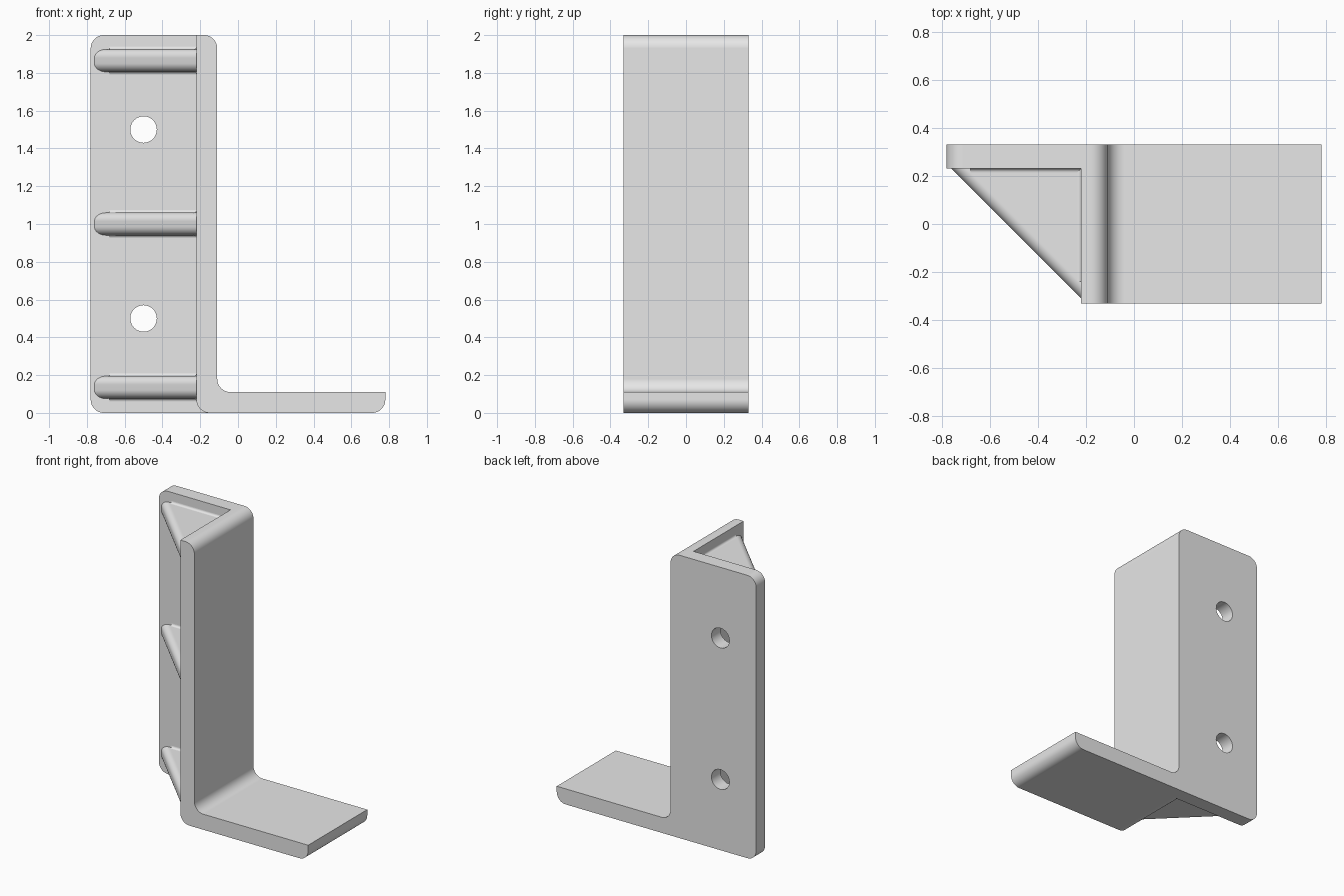
import bpy, bmesh, math
from mathutils import Vector

cube = bpy.data.objects.get("Cube")
if cube:
    bpy.data.objects.remove(cube, do_unlink=True)

grey = bpy.data.materials.new("plain grey")
grey.use_nodes = True
grey.diffuse_color = (0.8, 0.8, 0.8, 1)
grey.node_tree.nodes["Principled BSDF"].inputs["Base Color"].default_value = grey.diffuse_color


def rounded(corners, steps=10):
    """Outline from (x, y, radius) right-angled corners."""
    out = []
    for i, (x, y, r) in enumerate(corners):
        p = Vector((x, y))
        if not r:
            out.append(p)
            continue
        a = (Vector(corners[i - 1][:2]) - p).normalized()
        b = (Vector(corners[(i + 1) % len(corners)][:2]) - p).normalized()
        for k in range(steps + 1):
            t = math.pi / 2 * k / steps
            out.append(p + r * (a + b) - r * (b * math.cos(t) + a * math.sin(t)))
    return out


PLACE = {
    "x": lambda p, t: (t, p[0], p[1]),
    "y": lambda p, t: (p[0], t, p[1]),
    "z": lambda p, t: (p[0], p[1], t),
}


def prism(bm, outline, lo, hi, axis):
    ends = [[bm.verts.new(PLACE[axis](p, t)) for p in outline] for t in (lo, hi)]
    faces = [bm.faces.new(ends[0]), bm.faces.new(ends[1][::-1])]
    n = len(outline)
    for i in range(n):
        j = (i + 1) % n
        faces.append(bm.faces.new((ends[0][j], ends[0][i], ends[1][i], ends[1][j])))
    bmesh.ops.recalc_face_normals(bm, faces=faces)
    return ends


def make(name, bm):
    mesh = bpy.data.meshes.new(name)
    bm.to_mesh(mesh)
    bm.free()
    mesh.materials.append(grey)
    ob = bpy.data.objects.new(name, mesh)
    bpy.context.collection.objects.link(ob)
    return ob


def smooth(ob):
    bpy.ops.object.select_all(action="DESELECT")
    ob.select_set(True)
    bpy.context.view_layer.objects.active = ob
    bpy.ops.object.shade_smooth_by_angle(angle=math.radians(30))
    mod = ob.modifiers.new("even shading", "WEIGHTED_NORMAL")
    mod.keep_sharp = True


def cut(ob, other, operation):
    mod = ob.modifiers.new(operation.lower(), "BOOLEAN")
    mod.operation, mod.solver, mod.object = operation, "EXACT", other
    bpy.context.view_layer.objects.active = ob
    bpy.ops.object.modifier_apply(modifier=mod.name)
    bpy.data.objects.remove(other, do_unlink=True)


LEFT, WALL, FACE, END = -0.78, -0.22, -0.11, 0.78
FRONT, INNER, BACK = -0.33, 0.23, 0.33
R = 0.07

# Upright and foot: one L-shaped profile
bm = bmesh.new()
prism(bm, rounded([(WALL, 0, R), (END, 0, R), (END, 0.11, 0), (FACE, 0.11, R),
                   (FACE, 2, R), (WALL, 2, 0)]), FRONT, BACK, "y")
bracket = make("bracket_body", bm)

# Back plate joined to the upright
bm = bmesh.new()
prism(bm, rounded([(LEFT, 0, R), (FACE, 0, 0), (FACE, 2, R), (LEFT, 2, R)]),
      INNER, BACK, "y")
cut(bracket, make("back_plate", bm), "UNION")

# Two screw holes
for z in (0.5, 1.5):
    bm = bmesh.new()
    ring = [(-0.5 + 0.07 * math.cos(a), z + 0.07 * math.sin(a))
            for a in (math.tau * k / 48 for k in range(48))]
    prism(bm, ring, 0, 0.5, "y")
    cut(bracket, make("hole_cutter", bm), "DIFFERENCE")
smooth(bracket)

# Triangular ribs: rounded sloping edge, small fillets at both walls
HALF, FILLET, SINK = 0.06, 0.015, 0.01
for name, z in (("lower_rib", 0.135), ("middle_rib", 1.0), ("upper_rib", 1.865)):
    bm = bmesh.new()
    tri = [(-0.77, INNER + SINK), (WALL + SINK, INNER + SINK), (WALL + SINK, -0.32)]
    ends = prism(bm, tri, z - HALF, z + HALF, "z")
    slopes = [bm.edges.get((e[0], e[2])) for e in ends]
    bmesh.ops.bevel(bm, geom=slopes, offset=0.045, segments=8, profile=0.5,
                    affect="EDGES")
    for s in (-1, 1):
        arc = [(FILLET * (1 - math.sin(t)), FILLET * (1 - math.cos(t)))
               for t in (math.pi / 2 * k / 6 for k in range(7))]
        shape = [(-SINK, -SINK), (FILLET, -SINK)] + arc + [(-SINK, FILLET)]
        top = z + s * HALF
        prism(bm, [(INNER - u, top + s * v) for u, v in shape], -0.68, WALL, "x")
        prism(bm, [(WALL - u, top + s * v) for u, v in shape], -0.24, INNER, "y")
    smooth(make(name, bm))
